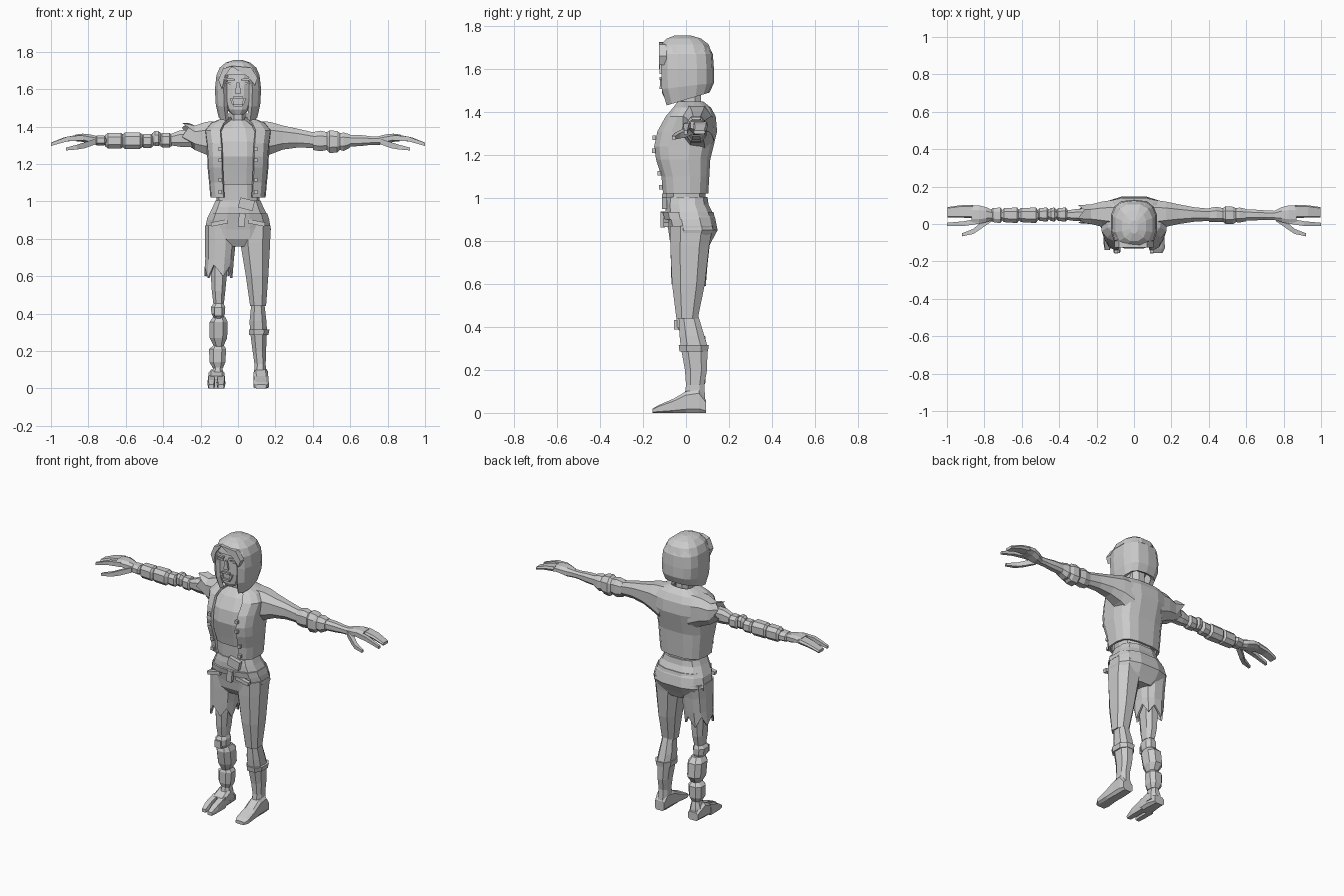
import bpy, bmesh, math
from mathutils import Vector

grey = bpy.data.materials.new("plain grey")
grey.diffuse_color = (0.6, 0.6, 0.6, 1)


def finish(name, bm):
    bmesh.ops.recalc_face_normals(bm, faces=bm.faces[:])
    me = bpy.data.meshes.new(name)
    bm.to_mesh(me)
    bm.free()
    me.materials.append(grey)
    ob = bpy.data.objects.new(name, me)
    bpy.context.collection.objects.link(ob)
    return ob


def loft(name, rings, axis="z", n=8, p=0.8, gap=0, sx=1, warp=None, caps=True):
    """Rings are (t, a0, a1, b0, b1): position on the axis and cross-section bounds.
    gap (degrees) leaves the section open around the -b side."""
    bm = bmesh.new()
    rows = []
    for t, a0, a1, b0, b1 in rings:
        row = []
        for i in range(n):
            if gap:
                ang = math.radians(-90 + gap + (360 - 2 * gap) * i / (n - 1))
            else:
                ang = math.radians(-90 + 360 * (i + 0.5) / n)
            c, s = math.cos(ang), math.sin(ang)
            k = 1 if gap else 1 / math.cos(math.pi / n) ** 0.8
            a = (a0 + a1) / 2 + (a1 - a0) / 2 * math.copysign(min(1, k * abs(c) ** p), c)
            b = (b0 + b1) / 2 + (b1 - b0) / 2 * math.copysign(min(1, k * abs(s) ** p), s)
            co = {"z": (a, b, t), "x": (t, a, b), "y": (a, t, b)}[axis]
            v = Vector((co[0] * sx, co[1], co[2]))
            row.append(bm.verts.new(warp(v, i, len(rows)) if warp else v))
        rows.append(row)
    for r0, r1 in zip(rows, rows[1:]):
        for i in range(n - 1 if gap else n):
            j = (i + 1) % n
            bm.faces.new((r0[i], r0[j], r1[j], r1[i]))
    if caps and not gap:
        bm.faces.new(rows[0][::-1])
        bm.faces.new(rows[-1])
    return finish(name, bm)


def solidify(ob, t):
    m = ob.modifiers.new("thickness", "SOLIDIFY")
    m.thickness, m.offset = t, -1


def box(name, c, size, rot_y=0.0):
    bm = bmesh.new()
    bmesh.ops.create_cube(bm, size=1)
    for v in bm.verts:
        v.co = Vector((v.co.x * size[0], v.co.y * size[1], v.co.z * size[2]))
    ob = finish(name, bm)
    ob.location, ob.rotation_euler = c, (0, rot_y, 0)
    return ob


def plate(name, outline, y0, y1):
    """Flat shape in x and z, extruded from y0 to y1."""
    bm = bmesh.new()
    f = bm.faces.new([bm.verts.new((x, y0, z)) for x, z in outline])
    ext = bmesh.ops.extrude_face_region(bm, geom=[f])
    for v in ext["geom"]:
        if isinstance(v, bmesh.types.BMVert):
            v.co.y = y1
    return finish(name, bm)


def strut(name, pts, w, h):
    """Tapering four-sided finger through the given points."""
    loft(name, [(x, y - w * k / 2, y + w * k / 2, z - h * k / 2, z + h * k / 2)
                for (x, y, z), k in pts], "x", 4, 0.4)


# Head, face and neck
loft("neck", [(1.38, -.055, .055, -.04, .09), (1.43, -.045, .045, -.04, .07),
              (1.52, -.045, .045, -.05, .07)])
loft("face", [(1.465, -.03, .03, -.1, -.03), (1.49, -.06, .06, -.112, .03),
              (1.55, -.085, .085, -.113, .06), (1.62, -.095, .095, -.112, .08),
              (1.7, -.09, .09, -.105, .08)], n=12)
plate("nose", [(-.007, 1.635), (.007, 1.635), (.017, 1.578), (-.017, 1.578)], -.124, -.1)
for s in (-1, 1):
    box("brow", (s * .045, -.112, 1.652), (.055, .016, .012), s * -.12)
    box("eye", (s * .045, -.11, 1.632), (.04, .012, .012), s * -.1)
    box("cheek_lip", (s * .031, -.113, 1.535), (.012, .016, .035), s * .3)
box("upper_lip", (0, -.114, 1.556), (.055, .02, .012))
box("lower_lip", (0, -.114, 1.513), (.05, .02, .012))


# Hair: bob with open front, cap and swept fringe
def bob(v, i, r):
    if r < 2:
        v.z += v.y * .3 * (1 if r == 0 else .4)
    return v


hair = loft("hair_bob", [(1.458, -.105, .105, -.1, .11), (1.52, -.12, .12, -.125, .13),
                         (1.6, -.125, .125, -.128, .13), (1.67, -.117, .117, -.128, .125),
                         (1.715, -.095, .095, -.11, .1)], n=13, p=.7, gap=30, warp=bob)
solidify(hair, .025)
loft("hair_cap", [(1.675, -.115, .115, -.122, .12), (1.715, -.098, .098, -.115, .105),
                  (1.742, -.065, .065, -.09, .07), (1.757, -.02, .02, -.05, .02)], n=12, p=.8)
plate("fringe_large", [(-.04, 1.725), (.07, 1.715), (.105, 1.66), (.09, 1.62), (.055, 1.665)],
      -.126, -.09)
plate("fringe_small", [(-.03, 1.725), (-.08, 1.71), (-.105, 1.65), (-.085, 1.6), (-.07, 1.67)],
      -.126, -.09)

# Torso: shirt, belly and open jacket
loft("belly", [(.93, -.12, .12, -.085, .09), (1.0, -.115, .115, -.085, .09),
               (1.12, -.12, .12, -.09, .09)], n=10)
loft("shirt", [(1.09, -.125, .125, -.1, .09), (1.14, -.13, .13, -.11, .09),
               (1.24, -.14, .14, -.132, .1), (1.32, -.14, .14, -.12, .1),
               (1.39, -.11, .11, -.08, .1), (1.435, -.05, .05, -.04, .07)], n=12)
jacket = loft("jacket", [(1.02, -.148, .148, -.112, .105), (1.1, -.155, .155, -.12, .11),
                         (1.18, -.163, .163, -.146, .115), (1.24, -.165, .165, -.155, .13),
                         (1.31, -.17, .17, -.14, .147), (1.38, -.18, .18, -.1, .14),
                         (1.42, -.145, .145, -.065, .118), (1.45, -.07, .07, -.04, .08)],
              n=14, p=.65, gap=22)
solidify(jacket, .015)
for s in (-1, 1):
    for z, y in ((1.28, -.148), (1.22, -.15), (1.115, -.124), (1.05, -.117)):
        box("jacket_button", (s * .095, y, z), (.02, .016, .02))

# Trousers: hips, belt, buckle and pockets
loft("hips", [(.76, -.09, .09, -.05, .1), (.8, -.165, .165, -.075, .12),
              (.85, -.176, .176, -.082, .147), (.91, -.165, .165, -.095, .135),
              (.97, -.135, .135, -.095, .105), (1.005, -.12, .12, -.09, .1)], n=12, p=.75)
loft("belt", [(.9, -.166, .168, -.1, .135), (.935, -.152, .157, -.108, .128)], n=12, p=.75)
box("buckle", (.02, -.108, .9), (.035, .02, .07), .1)
box("belt_flap", (.045, -.1, .985), (.08, .025, .055), .25)
for s in (-1, 1):
    box("pocket", (s * .1, -.092, .885), (.09, .025, .022), s * .2)

# Left leg: full trouser leg tucked in a boot
loft("left_trouser_leg", [(.87, .02, .174, -.075, .125), (.78, .012, .172, -.073, .108),
                          (.6, .042, .162, -.065, .088), (.44, .065, .15, -.045, .055)])
loft("left_boot", [(.46, .072, .14, -.035, .055), (.36, .062, .152, -.03, .085),
                   (.31, .064, .155, -.025, .1), (.2, .078, .15, -.005, .098),
                   (.13, .088, .148, 0, .085), (.05, .085, .152, -.01, .09)])
loft("left_boot_cuff", [(.285, .06, .162, -.03, .102), (.315, .058, .168, -.034, .106)])
loft("left_foot", [(-.155, .092, .152, 0, .02), (-.13, .083, .165, 0, .035),
                   (-.06, .085, .163, 0, .065), (0, .083, .16, 0, .1), (.06, .085, .16, 0, .11),
                   (.092, .09, .155, 0, .06)], "y", 8, .5)


# Right leg: torn trouser leg over a jointed artificial leg
def torn(v, i, r):
    if r == 3:
        v.z += (0, .05, -.01, .06)[i % 4]
    return v


solidify(loft("right_trouser_leg", [(.87, -.176, -.02, -.075, .125), (.78, -.176, -.012, -.073, .11),
                                    (.69, -.175, -.022, -.07, .1), (.6, -.178, -.03, -.068, .092)],
              n=12, warp=torn, caps=False), .012)
for part, rings in {
    "right_thigh": [(.75, -.15, -.045, -.05, .08), (.6, -.145, -.06, -.048, .065),
                    (.52, -.14, -.068, -.045, .06), (.455, -.132, -.075, -.035, .045)],
    "right_knee": [(.46, -.125, -.08, -.03, .04), (.435, -.145, -.068, -.045, .05),
                   (.4, -.142, -.07, -.045, .05), (.37, -.125, -.08, -.02, .04)],
    "right_calf": [(.385, -.13, -.07, -.02, .06), (.355, -.152, -.055, -.03, .09),
                   (.27, -.152, -.058, -.015, .1), (.225, -.128, -.078, .005, .07)],
    "right_shin": [(.235, -.125, -.08, .01, .07), (.21, -.155, -.063, 0, .09),
                   (.14, -.152, -.068, 0, .09), (.11, -.135, -.08, .01, .075)],
    "right_ankle": [(.115, -.13, -.085, .01, .075), (.07, -.145, -.075, 0, .085),
                    (.03, -.15, -.07, 0, .09)],
}.items():
    loft(part, rings)
box("right_knee_cap", (-.106, -.045, .41), (.04, .02, .045))
for x0, x1, tip in ((-.163, -.122, -.14), (-.114, -.068, -.155)):
    loft("right_toe", [(tip, x0 + .006, x1 - .006, 0, .02), (-.1, x0, x1, 0, .045),
                       (-.02, x0, x1, 0, .07)], "y", 6, .5)
loft("right_heel", [(-.04, -.16, -.07, 0, .065), (.03, -.158, -.072, 0, .1),
                    (.092, -.148, -.08, 0, .05)], "y", 8, .5)

# Left arm: sleeve, rolled cuffs and forearm
loft("left_sleeve", [(.1, -.03, .13, 1.21, 1.43), (.17, -.015, .12, 1.25, 1.425),
                     (.24, 0, .105, 1.277, 1.405), (.32, .012, .09, 1.288, 1.388),
                     (.42, .018, .08, 1.285, 1.365)], "x")
loft("left_cuff", [(.4, .012, .085, 1.275, 1.37), (.44, .01, .092, 1.268, 1.378),
                   (.475, .012, .085, 1.275, 1.37), (.49, .0, .095, 1.258, 1.38),
                   (.53, .0, .092, 1.262, 1.376), (.545, .01, .085, 1.275, 1.365),
                   (.565, .008, .088, 1.27, 1.368), (.6, .015, .08, 1.288, 1.358)], "x")
loft("left_forearm", [(.58, .018, .08, 1.292, 1.356), (.66, .02, .076, 1.296, 1.354),
                      (.71, .022, .072, 1.302, 1.348), (.77, .022, .07, 1.303, 1.347)], "x")

# Right arm: torn sleeve and jointed artificial arm
loft("right_sleeve", [(.1, -.03, .13, 1.21, 1.43), (.17, -.015, .12, 1.25, 1.425),
                      (.23, 0, .105, 1.275, 1.405), (.3, .005, .1, 1.32, 1.42)], "x", sx=-1,
     warp=lambda v, i, r: v + Vector((.035 * (i % 2), 0, 0)) if r == 3 else v)
loft("right_upper_arm", [(.22, .015, .085, 1.29, 1.385), (.31, .015, .08, 1.292, 1.38),
                         (.36, .022, .072, 1.3, 1.36)], "x", sx=-1)
for i, (a, b, z0, z1) in enumerate(((.35, .42, 1.288, 1.365), (.41, .46, 1.296, 1.375),
                                    (.45, .52, 1.286, 1.36), (.51, .62, 1.28, 1.368),
                                    (.61, .71, 1.282, 1.366), (.7, .77, 1.298, 1.352))):
    y0 = .005 if i > 2 else .012
    loft("right_arm_segment", [(a, y0 + .02, .07, z0 + .012, z1 - .012),
                               (a + .015, y0, .088, z0, z1), (b - .015, y0 + .005, .085, z0, z1),
                               (b, y0 + .02, .07, z0 + .012, z1 - .012)], "x", sx=-1)

# Hands: palm, joined fingers, forefinger and thumb
for s in (-1, 1):
    loft("palm", [(.75, .022, .07, 1.302, 1.348), (.79, .01, .09, 1.305, 1.358),
                  (.83, 0, .1, 1.318, 1.362), (.87, .005, .1, 1.322, 1.357)], "x", sx=s)
    loft("fingers", [(.86, .032, .102, 1.326, 1.356), (.93, .034, .1, 1.318, 1.342),
                     (.998, .035, .09, 1.298, 1.315)], "x", 6, .5, sx=s)
    strut("forefinger", [((s * .83, .015, 1.34), 1), ((s * .91, .002, 1.334), .9),
                         ((s * 1, -.002, 1.305), .6)], .028, .028)
    strut("thumb", [((s * .76, .03, 1.32), 1), ((s * .82, -.01, 1.3), 1.05),
                    ((s * .86, -.04, 1.29), .85), ((s * .92, -.058, 1.28), .5)], .032, .03)
